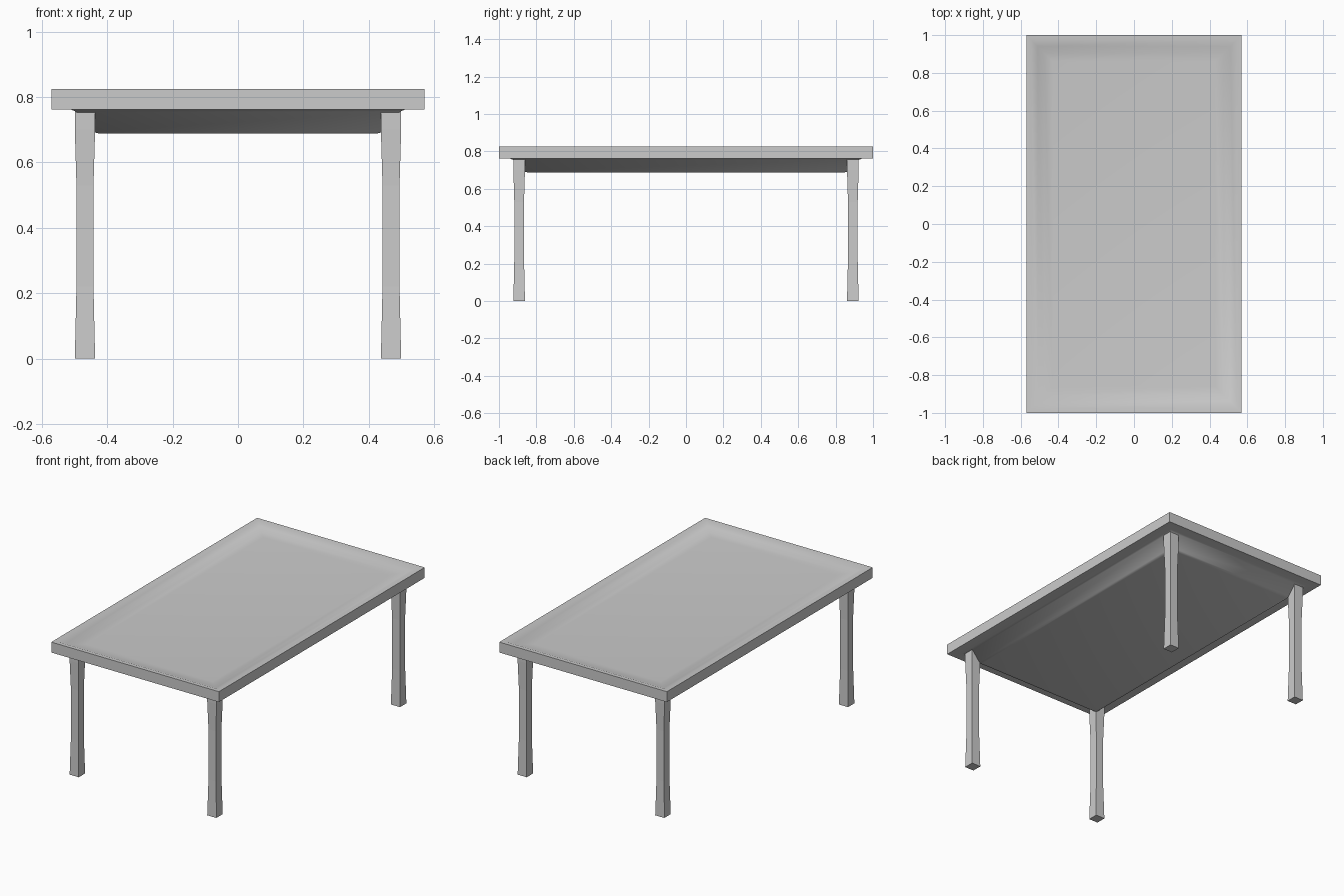
import bpy
import bmesh
import math

if "Cube" in bpy.data.objects:
    bpy.data.objects.remove(bpy.data.objects["Cube"])


def loft(name, rings, center=(0, 0)):
    """Stack rectangles given as (half x, half y, z) and cap both ends."""
    bm = bmesh.new()
    loops = []
    for hx, hy, z in rings:
        loops.append([bm.verts.new((center[0] + sx * hx, center[1] + sy * hy, z))
                      for sx, sy in ((-1, -1), (1, -1), (1, 1), (-1, 1))])
    for a, b in zip(loops, loops[1:]):
        for i in range(4):
            j = (i + 1) % 4
            bm.faces.new((a[i], a[j], b[j], b[i]))
    bm.faces.new(loops[0][::-1])
    bm.faces.new(loops[-1])
    bmesh.ops.recalc_face_normals(bm, faces=bm.faces)
    mesh = bpy.data.meshes.new(name)
    bm.to_mesh(mesh)
    bm.free()
    obj = bpy.data.objects.new(name, mesh)
    bpy.context.collection.objects.link(obj)
    return obj


# Table top: thick rim, belly sinking below it, shallow dish on the upper side
top = loft("table_top", [
    (0.425, 0.85, 0.688),
    (0.445, 0.87, 0.694),
    (0.495, 0.925, 0.755),
    (0.51, 0.94, 0.761),
    (0.57, 1.0, 0.761),
    (0.57, 1.0, 0.825),
    (0.545, 0.975, 0.824),
    (0.51, 0.94, 0.811),
    (0.475, 0.905, 0.799),
    (0.43, 0.86, 0.795),
])
bpy.context.view_layer.objects.active = top
top.select_set(True)
bpy.ops.object.shade_smooth_by_angle(angle=math.radians(50))

# Four square legs, slightly waisted between foot and top
leg_profile = [(0.031, 0.0), (0.026, 0.22), (0.026, 0.53), (0.031, 0.70), (0.031, 0.78)]
for y_name, sy in (("front", -1), ("back", 1)):
    for x_name, sx in (("left", -1), ("right", 1)):
        loft(f"{y_name}_{x_name}_leg", [(h, h, z) for h, z in leg_profile],
             (sx * 0.468, sy * 0.892))
